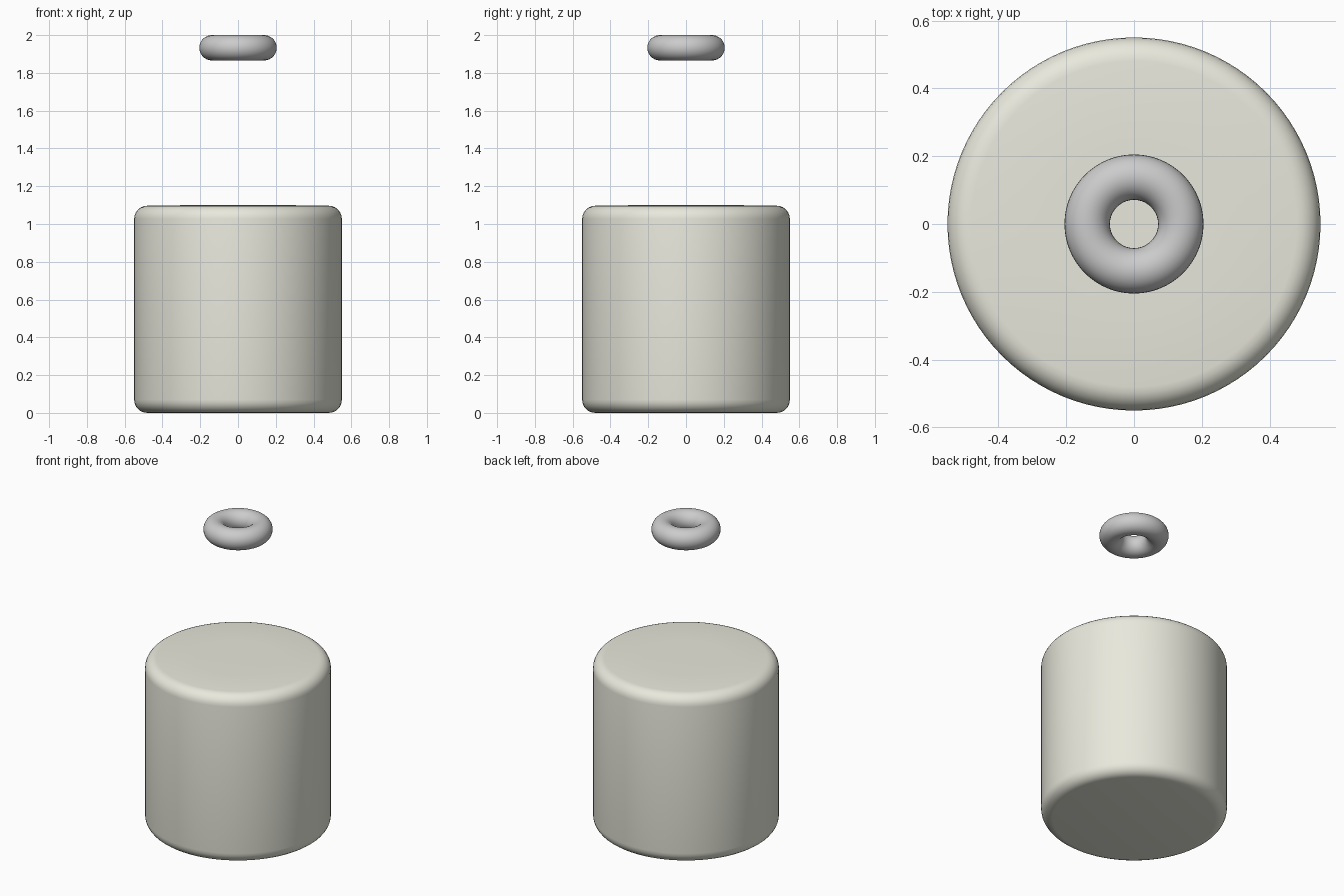
import bpy, bmesh, math

if "Cube" in bpy.data.objects:
    bpy.data.objects.remove(bpy.data.objects["Cube"])

# Lathe profile: flat base, rounded rims, very slightly domed top
R, H, B, STEPS = 0.55, 1.097, 0.07, 6
profile = [(0, 0)]
for cz, start in ((B, -90), (H - B, 0)):
    for i in range(STEPS + 1):
        a = math.radians(start + 90 * i / STEPS)
        profile.append((R - B + B * math.cos(a), cz + B * math.sin(a)))
profile += [(0.25, 1.1), (0, 1.1005)]

# Rounded drum body
bm = bmesh.new()
verts = [bm.verts.new((r, 0, z)) for r, z in profile]
edges = [bm.edges.new(pair) for pair in zip(verts, verts[1:])]
bmesh.ops.spin(bm, geom=verts + edges, cent=(0, 0, 0), axis=(0, 0, 1),
               angle=math.tau, steps=96, use_duplicate=False)
bmesh.ops.remove_doubles(bm, verts=bm.verts, dist=0.0001)
bmesh.ops.recalc_face_normals(bm, faces=bm.faces)
mesh = bpy.data.meshes.new("drum_body")
bm.to_mesh(mesh)
bm.free()
mesh.shade_smooth()
body = bpy.data.objects.new("drum_body", mesh)
bpy.context.collection.objects.link(body)

cream = bpy.data.materials.new("cream")
cream.diffuse_color = (0.81, 0.81, 0.72, 1)
cream.use_nodes = True
cream.node_tree.nodes["Principled BSDF"].inputs["Base Color"].default_value = cream.diffuse_color
mesh.materials.append(cream)

# Floating ring
bpy.ops.mesh.primitive_torus_add(major_radius=0.138, minor_radius=0.067,
                                 major_segments=64, minor_segments=32,
                                 location=(0, 0, 1.933))
ring = bpy.context.object
ring.name = "floating_ring"
ring.data.shade_smooth()
